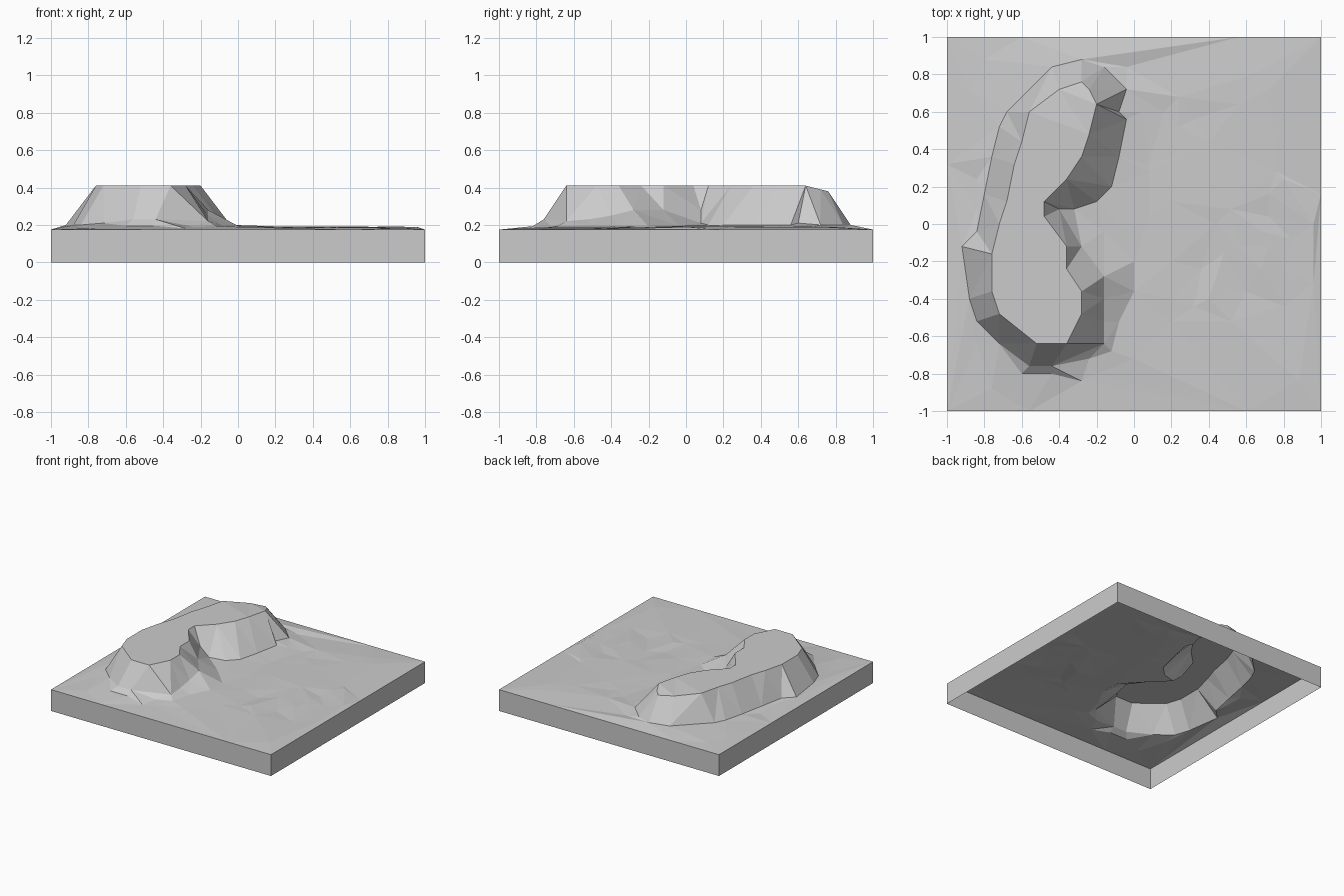
import bpy
import bmesh
import random
from mathutils import Vector
from mathutils.geometry import delaunay_2d_cdt

cube = bpy.data.objects.get("Cube")
if cube:
    bpy.data.objects.remove(cube, do_unlink=True)

GRID = 0.04          # layout unit for all plan coordinates
HALF = 25            # half the tile width in layout units
RIM_Z = 0.175
GROUND_Z = 0.19
PLATEAU_Z = 0.41
rng = random.Random(4)

# Hill stations: plateau edge (x, y), foot (x, y), foot height in hundredths
STATIONS = [
    (-7, 19, -7, 22, 20), (-6, 18, -4, 21, 20), (-5, 16, -1, 18, 20),
    (-5, 16, -2, 15, 21), (-5, 16, -1, 14, 20), (-6, 12, -2, 9, 20),
    (-7, 9, -3, 5, 20), (-9, 6, -5, 3, 20), (-12, 3, -8, 2, 21),
    (-12, 1, -10, 2, 28), (-9, -3, -7, -3, 28), (-9, -6, -4, -7, 28),
    (-7, -9, -4, -10, 25), (-7, -12, -4, -13, 23), (-9, -16, -4, -16, 22),
    (-13, -16, -11, -19, 23), (-13, -16, -14, -19, 23),
    (-18, -12, -18, -16, 21), (-18, -12, -21, -13, 20),
    (-19, -9, -22, -10, 20), (-19, -4, -23, -3, 20), (-18, 0, -21, -1, 20),
    (-17, 3, -20, 4, 20), (-16, 8, -19, 9, 20), (-15, 11, -18, 13, 20),
    (-14, 15, -17, 15, 20), (-10, 18, -11, 21, 20),
]
FOOT = [(s[2], s[3]) for s in STATIONS]
# Gentle apron around the hill, and tile rim going round from the front left
APRON = [(-15, -20), (-11, -20), (-3, -17), (-2, -13), (0, -9), (-1, -1), (-4, -1)]
RIM = [(-HALF, -HALF), (-14, -HALF), (15, -HALF), (HALF, -HALF), (HALF, 4),
       (HALF, HALF), (14, HALF), (-15, HALF), (-HALF, HALF), (-HALF, 8)]


def inside_foot(x, y):
    """Even-odd test against the foot of the hill."""
    hit = False
    for (ax, ay), (bx, by) in zip(FOOT, FOOT[1:] + FOOT[:1]):
        if (ay > y) != (by > y) and x < ax + (y - ay) * (bx - ax) / (by - ay):
            hit = not hit
    return hit


def near_foot(x, y):
    return any(abs(x - fx) + abs(y - fy) < 3 for fx, fy in FOOT)


def plateau_height(y):
    return PLATEAU_Z - 0.01 * max(0, y - 16)


bm = bmesh.new()
cache = {}


def vert(x, y, z):
    """Shared vertex at layout position x, y and height z."""
    key = (x, y, round(z, 4))
    if key not in cache:
        cache[key] = bm.verts.new((x * GRID, y * GRID, z))
    return cache[key]


def face(*verts):
    unique = list(dict.fromkeys(verts))
    if len(unique) > 2:
        return bm.faces.new(unique)


# Hill slopes and plateau
top = [vert(s[0], s[1], plateau_height(s[1])) for s in STATIONS]
foot = [vert(s[2], s[3], s[4] / 100) for s in STATIONS]
for i in range(len(top)):
    j = (i + 1) % len(top)
    face(top[i], foot[i], foot[j], top[j])
face(*top)

# Ground points: rim, hill foot, apron, shallow gully and scattered bumps
rim = [vert(x, y, RIM_Z) for x, y in RIM]
ground = dict(zip(FOOT, foot))
ground.update(zip(RIM, rim))
for x, y in APRON:
    ground[(x, y)] = vert(x, y, GROUND_Z + 0.005)
for x, y, lift in [(9, -6, -8), (17, -1, 4), (18, 1, -5), (24, 0, 2),
                   (15, -9, -8), (17, -6, 3), (24, -8, -6), (20, 6, 5)]:
    ground[(x, y)] = vert(x, y, GROUND_Z - 0.003 + lift / 1000)
for _ in range(75):
    x, y = rng.randint(-23, 23), rng.randint(-23, 23)
    bump = rng.uniform(-0.005, 0.004)
    if (x, y) in ground or inside_foot(x, y) or near_foot(x, y):
        continue
    edge_drop = 0.008 * (max(abs(x), abs(y)) / HALF) ** 3
    ground[(x, y)] = vert(x, y, GROUND_Z + bump - edge_drop)

# Triangulate the ground around the hill
points = list(ground)
index = {p: i for i, p in enumerate(points)}
ring_edges = [(index[a], index[b]) for loop in (FOOT, RIM)
              for a, b in zip(loop, loop[1:] + loop[:1])]
result = delaunay_2d_cdt([Vector(p) for p in points], ring_edges, [], 0, 1e-5)
sources = result[3]
for tri in result[2]:
    corners = [points[sources[i][0]] for i in tri]
    cx, cy = (sum(c[k] for c in corners) / 3 for k in (0, 1))
    if not inside_foot(cx, cy):
        face(*(ground[c] for c in corners))

# Skirt walls, open underneath
for i, (x, y) in enumerate(RIM):
    nx, ny = RIM[(i + 1) % len(RIM)]
    face(rim[i], vert(x, y, 0), vert(nx, ny, 0), rim[(i + 1) % len(rim)])

bmesh.ops.triangulate(bm, faces=bm.faces[:])
bmesh.ops.recalc_face_normals(bm, faces=bm.faces[:])
if sum(f.normal.z * f.calc_area() for f in bm.faces) < 0:
    bmesh.ops.reverse_faces(bm, faces=bm.faces[:])

mesh = bpy.data.meshes.new("terrain_tile")
bm.to_mesh(mesh)
bm.free()

# Plain stone grey
grey = bpy.data.materials.new("stone_grey")
grey.use_nodes = True
colour = (0.6, 0.6, 0.6, 1)
grey.diffuse_color = colour
grey.node_tree.nodes["Principled BSDF"].inputs["Base Color"].default_value = colour
mesh.materials.append(grey)

tile = bpy.data.objects.new("terrain_tile", mesh)
bpy.context.collection.objects.link(tile)
